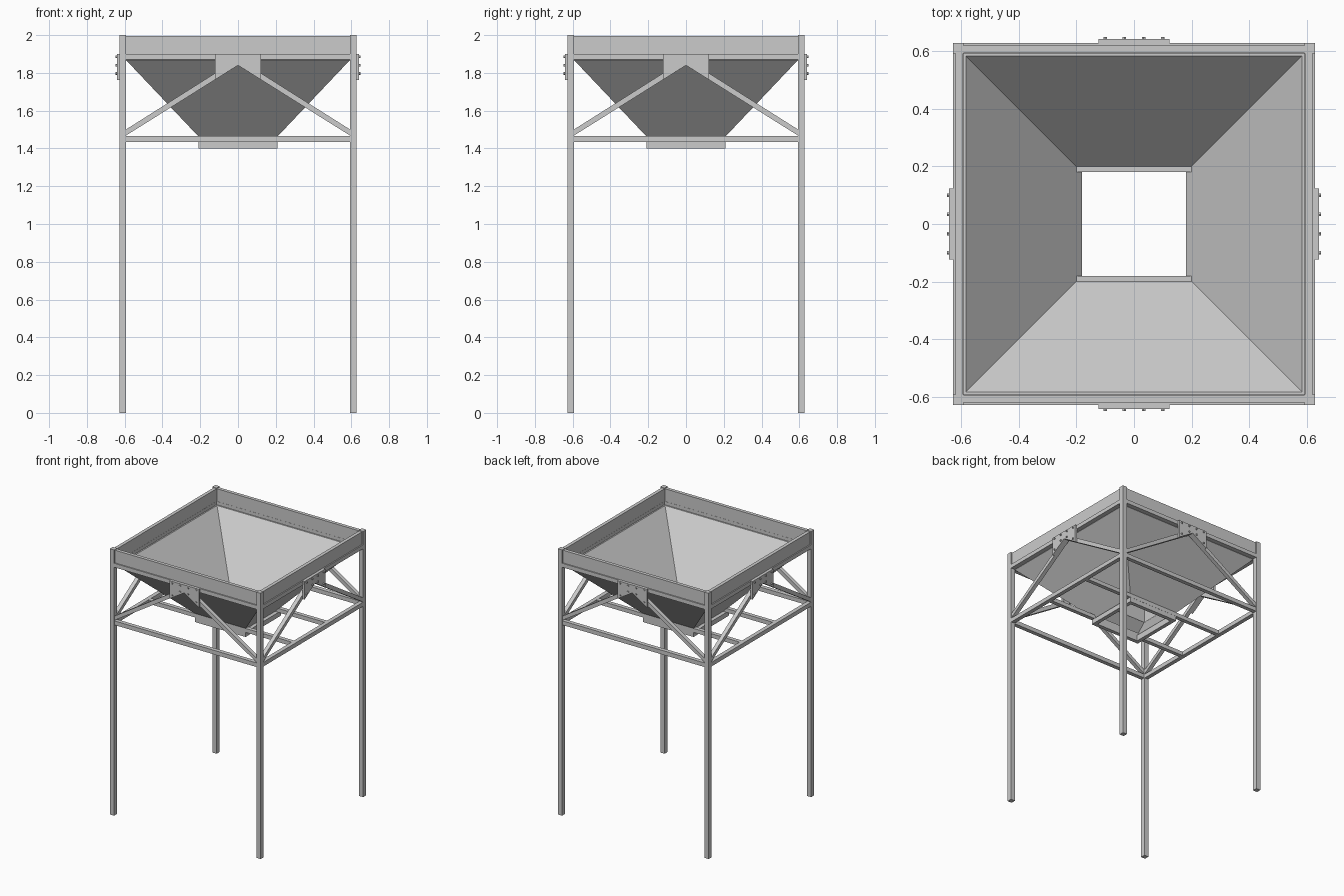
import bpy, bmesh
from math import pi
from mathutils import Matrix, Vector

if "Cube" in bpy.data.objects:
    bpy.data.objects.remove(bpy.data.objects["Cube"])


def finish(bm, name, turn=0):
    bmesh.ops.recalc_face_normals(bm, faces=bm.faces)
    bm.transform(Matrix.Rotation(turn * pi / 2, 4, 'Z'))
    me = bpy.data.meshes.new(name)
    bm.to_mesh(me)
    bm.free()
    ob = bpy.data.objects.new(name, me)
    bpy.context.collection.objects.link(ob)
    return ob


def box(name, lo, hi, turn=0):
    bm = bmesh.new()
    lo, hi = Vector(lo), Vector(hi)
    size = Matrix.Diagonal((hi - lo).to_4d())
    size[3][3] = 1
    bmesh.ops.create_cube(bm, size=1, matrix=Matrix.Translation((lo + hi) / 2) @ size)
    return finish(bm, name, turn)


def prism(name, outline, y0, y1, turn=0):
    """Extrude an x-z outline from y0 to y1."""
    bm = bmesh.new()
    face = bm.faces.new([bm.verts.new((x, y0, z)) for x, z in outline])
    ext = bmesh.ops.extrude_face_region(bm, geom=[face])['geom']
    bmesh.ops.translate(bm, vec=(0, y1 - y0, 0),
                        verts=[v for v in ext if isinstance(v, bmesh.types.BMVert)])
    return finish(bm, name, turn)


def square_loft(name, rings):
    """Closed square-section sleeve through (half width, z) rings."""
    bm = bmesh.new()
    loops = [[bm.verts.new((sx * r, sy * r, z))
              for sx, sy in ((-1, -1), (1, -1), (1, 1), (-1, 1))] for r, z in rings]
    for i, a in enumerate(loops):
        b = loops[(i + 1) % len(loops)]
        for j in range(4):
            k = (j + 1) % 4
            bm.faces.new((a[j], a[k], b[k], b[j]))
    return finish(bm, name)


IN, OUT = 0.592, 0.628

for side, t in (("front", 0), ("right", 1), ("back", 2), ("left", 3)):
    # corner post, rails and skirt board
    box(side + "_leg", (-OUT, -OUT, 0), (-IN, -IN, 2), t)
    box(side + "_upper_rail", (-IN, -OUT, 1.87), (IN, -IN, 1.90), t)
    box(side + "_lower_rail", (-IN, -0.626, 1.435), (IN, -0.595, 1.466), t)
    box(side + "_skirt", (-0.597, -0.619, 1.90), (0.597, -0.593, 1.995), t)
    # diagonal braces meeting under the upper rail
    for s, tag in ((-1, "left"), (1, "right")):
        prism(f"{side}_{tag}_brace",
              [(0, 1.84), (s * IN, 1.469), (s * IN, 1.501), (s * 0.008, 1.87), (0, 1.87)],
              -0.625, -0.595, t)
    # notched gusset plate
    prism(side + "_gusset_plate",
          [(-0.123, 1.90), (-0.123, 1.763), (0, 1.84), (0.123, 1.763), (0.123, 1.90)],
          -0.641, -OUT + 0.003, t)
    # bolt heads
    bm = bmesh.new()
    for x, z in ((0.1, 1.885), (0.033, 1.885), (0.1, 1.797), (0.033, 1.84)):
        for s in (-1, 1):
            bmesh.ops.create_cone(bm, cap_ends=True, segments=6, radius1=0.007,
                                  radius2=0.007, depth=0.014,
                                  matrix=Matrix.Translation((s * x, -0.641, z))
                                  @ Matrix.Rotation(pi / 2, 4, 'X'))
    finish(bm, side + "_bolts", t)

# cross beams carrying the funnel
for t, tag in ((0, "front"), (2, "back")):
    box(tag + "_cross_beam", (-0.596, -0.211, 1.435), (0.596, -0.181, 1.465), t)

# funnel sheet with flange, and outlet frame beneath it
square_loft("funnel", [(0.593, 1.875), (0.582, 1.875), (0.181, 1.445),
                       (0.181, 1.435), (0.187, 1.44), (0.593, 1.868)])
square_loft("outlet_frame", [(0.21, 1.40), (0.21, 1.436), (0.181, 1.436), (0.181, 1.40)])
